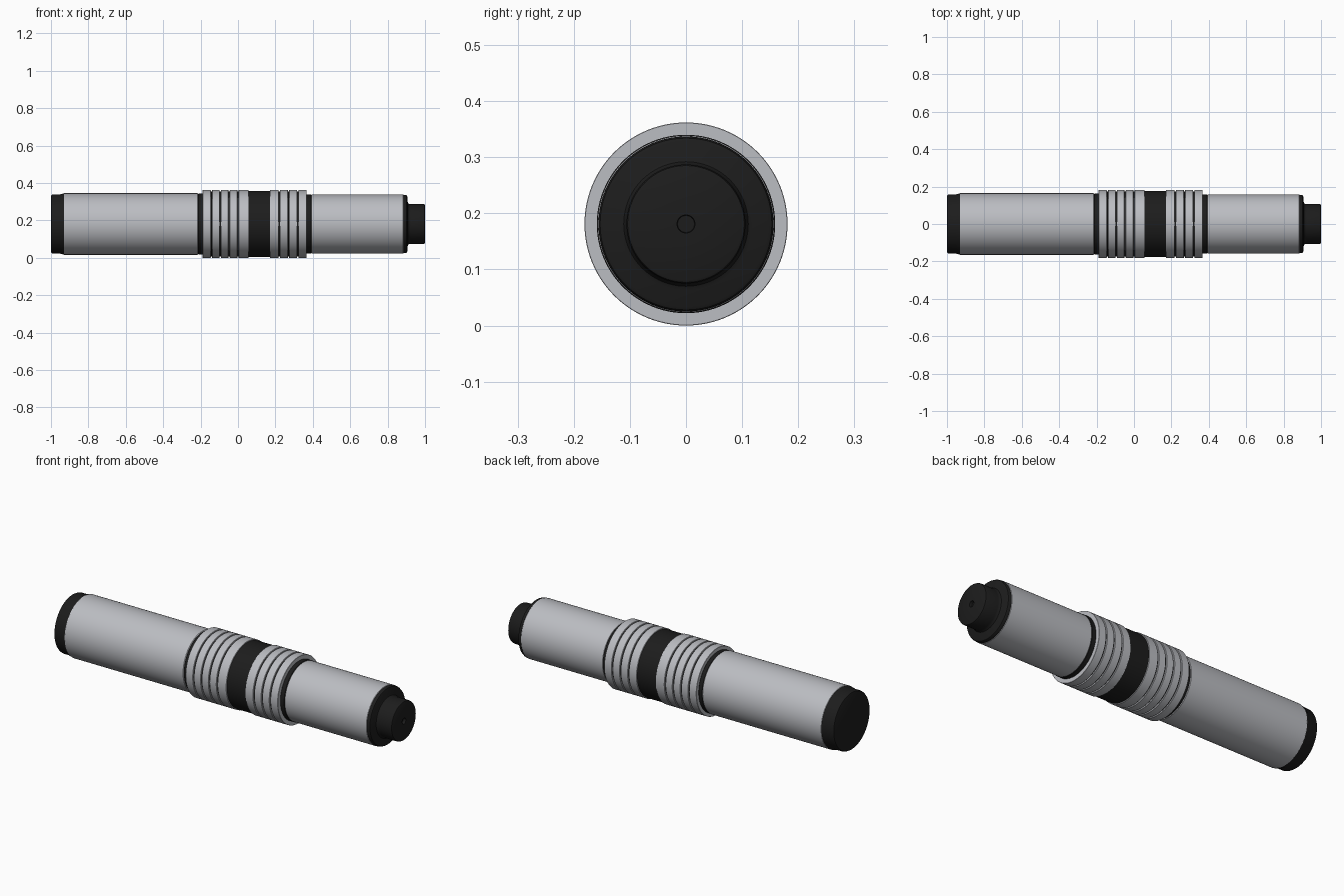
import bpy, bmesh, math

if "Cube" in bpy.data.objects:
    bpy.data.objects.remove(bpy.data.objects["Cube"])

CZ = 0.181   # axis height
SEG = 96

def material(name, c):
    m = bpy.data.materials.new(name)
    m.diffuse_color = (*c, 1)
    m.use_nodes = True
    m.node_tree.nodes["Principled BSDF"].inputs["Base Color"].default_value = m.diffuse_color
    return m

black = material("black_rubber", (0.012, 0.012, 0.012))
grey = material("satin_metal", (0.50, 0.51, 0.54))

def lathe(name, profile, mat):
    """Revolve (x, radius) points round the long axis; end points get capped."""
    bm = bmesh.new()
    rings = []
    for x, r in profile:
        if r == 0:
            rings.append([bm.verts.new((x, 0, CZ))])
        else:
            rings.append([bm.verts.new((x, r * math.cos(2 * math.pi * i / SEG),
                                        CZ + r * math.sin(2 * math.pi * i / SEG)))
                          for i in range(SEG)])
    for a, b in zip(rings, rings[1:]):
        for i in range(SEG):
            j = (i + 1) % SEG
            loop = [a[i % len(a)], a[j % len(a)], b[j % len(b)], b[i % len(b)]]
            bm.faces.new(list(dict.fromkeys(loop)))
    bmesh.ops.recalc_face_normals(bm, faces=bm.faces)
    me = bpy.data.meshes.new(name)
    bm.to_mesh(me)
    bm.free()
    me.materials.append(mat)
    ob = bpy.data.objects.new(name, me)
    bpy.context.collection.objects.link(ob)
    bpy.ops.object.select_all(action='DESELECT')
    ob.select_set(True)
    bpy.context.view_layer.objects.active = ob
    bpy.ops.object.shade_smooth_by_angle(angle=math.radians(30))
    return ob

def sleeve(name, x0, x1, r, mat, bev=0.003):
    """Solid cylinder with slightly chamfered rims."""
    return lathe(name, [(x0, 0), (x0, r - bev), (x0 + bev, r),
                        (x1 - bev, r), (x1, r - bev), (x1, 0)], mat)

def ribbed_grip(name, edges, r, gap=0.007):
    """Row of metal rings over a dark core."""
    sleeve(name + "_core", edges[0] + 0.004, edges[-1] - 0.004, r - 0.008, black)
    for n, (a, b) in enumerate(zip(edges, edges[1:])):
        a += gap / 2 if n else 0
        b -= gap / 2 if n < len(edges) - 2 else 0
        sleeve(f"{name}_ring_{n + 1}", a, b, r, grey, 0.001)

# Rear end cap with rounded rim
lathe("rear_cap", [(-1, 0), (-1, 0.150), (-0.998, 0.154), (-0.993, 0.157),
                   (-0.95, 0.158), (-0.944, 0.161), (-0.93, 0.163), (-0.93, 0)], black)

# Long rear barrel and its seal
sleeve("rear_barrel", -0.932, -0.213, 0.1645, grey)
sleeve("rear_seal", -0.214, -0.188, 0.163, black)

# Ribbed grips either side of the rubber band
ribbed_grip("rear_grip", [-0.189, -0.142, -0.095, -0.048, 0.0, 0.056], 0.181)
sleeve("centre_band", 0.05, 0.178, 0.1765, black)
ribbed_grip("front_grip", [0.171, 0.221, 0.27, 0.319, 0.366], 0.181)

# Front seal and barrel
sleeve("front_seal", 0.364, 0.392, 0.159, black)
sleeve("front_barrel", 0.390, 0.886, 0.1575, grey)

# Front cap stepping down to a knob with a small centre recess
lathe("front_cap", [(0.885, 0), (0.885, 0.156), (0.896, 0.156), (0.902, 0.153),
                    (0.905, 0.147), (0.907, 0.118), (0.910, 0.111), (0.917, 0.107),
                    (0.925, 0.106), (0.993, 0.106), (0.998, 0.104), (1.0, 0.100),
                    (1.0, 0.016), (0.985, 0.015), (0.985, 0)], black)
